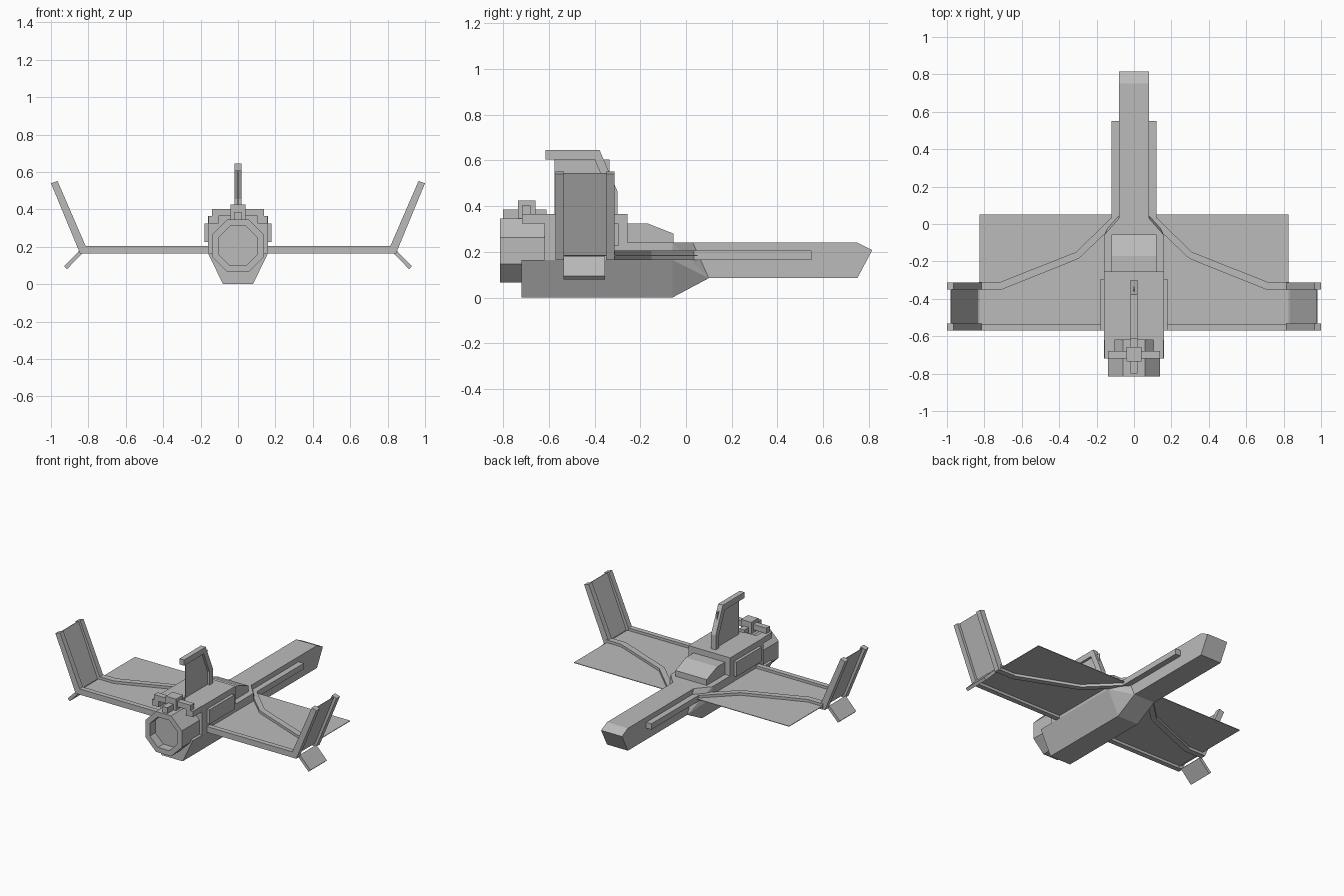
import bpy, bmesh, math
from mathutils import Vector

cube = bpy.data.objects.get("Cube")
if cube:
    bpy.data.objects.remove(cube, do_unlink=True)

grey = bpy.data.materials.new("hull_grey")
grey.use_nodes = True
GREY = (0.5, 0.5, 0.5, 1)
grey.diffuse_color = GREY
grey.node_tree.nodes["Principled BSDF"].inputs["Base Color"].default_value = GREY


def finish(name, bm, mirror=False):
    bmesh.ops.recalc_face_normals(bm, faces=bm.faces[:])
    mesh = bpy.data.meshes.new(name)
    bm.to_mesh(mesh)
    bm.free()
    mesh.materials.append(grey)
    ob = bpy.data.objects.new(name, mesh)
    bpy.context.collection.objects.link(ob)
    if mirror:
        ob.modifiers.new("mirror", "MIRROR").use_mirror_merge = False
    return ob


def loft(name, rings, mirror=False):
    """Skin a list of matching point rings and cap both ends."""
    bm = bmesh.new()
    loops = [[bm.verts.new(p) for p in ring] for ring in rings]
    n = len(loops[0])
    for a, b in zip(loops, loops[1:]):
        for i in range(n):
            j = (i + 1) % n
            bm.faces.new((a[i], a[j], b[j], b[i]))
    bm.faces.new(loops[0])
    bm.faces.new(loops[-1])
    return finish(name, bm, mirror)


def prism(name, axis, pts, lo, hi, mirror=False):
    """Extrude a flat outline along x (y,z points), y (x,z) or z (x,y)."""
    place = {"x": lambda p, d: (d, p[0], p[1]),
             "y": lambda p, d: (p[0], d, p[1]),
             "z": lambda p, d: (p[0], p[1], d)}[axis]
    return loft(name, [[place(p, d) for p in pts] for d in (lo, hi)], mirror)


def box(name, x, y, z, mirror=False):
    rect = [(x[0], y[0]), (x[1], y[0]), (x[1], y[1]), (x[0], y[1])]
    return prism(name, "z", rect, z[0], z[1], mirror)


# Fuselage: keel, deck, raised rear housing
prism("keel", "y", [(-.08, 0), (.08, 0), (.16, .165), (-.16, .165)], -.72, -.06)
box("deck", (-.16, .16), (-.62, -.06), (.165, .24))
box("rear_housing", (-.16, .16), (-.62, -.255), (.24, .365))
box("side_panel", (.16, .18), (-.57, -.295), (.225, .325), True)

# Tapered neck between the fuselage and the nose
bm = bmesh.new()
for s in (-1, 1):
    for p in [(.08, -.06, 0), (.16, -.06, .165), (.16, -.06, .24),
              (.08, .03, .24), (.08, .03, .165), (.08, .1, .085)]:
        bm.verts.new((s * p[0], p[1], p[2]))
bmesh.ops.convex_hull(bm, input=bm.verts[:])
finish("neck", bm)

# Nose and canopy
prism("nose", "x", [(0, .085), (.75, .085), (.815, .208), (.75, .24), (0, .24)], -.08, .08)
prism("canopy", "x", [(-.255, .24), (-.055, .24), (-.055, .28), (-.17, .325), (-.255, .325)],
      -.12, .12)


# Octagonal engine with a recessed nozzle
def octagon(flat, y):
    r = flat / math.cos(math.pi / 8)
    return [(r * math.cos((i + .5) * math.pi / 4), y,
             .205 + r * math.sin((i + .5) * math.pi / 4)) for i in range(8)]


loft("engine", [octagon(.14, -.6), octagon(.14, -.815),
                octagon(.105, -.815), octagon(.105, -.755)])

# Pipework above the engine
box("pipe_hub", (-.04, .04), (-.735, -.658), (.345, .425))
box("pipe_cross", (-.14, .14), (-.718, -.68), (.365, .403))
box("pipe_spine", (-.02, .02), (-.8, -.61), (.345, .385))
box("pipe_end", (.105, .14), (-.718, -.68), (.325, .37), True)
box("pipe_return", (.105, .157), (-.718, -.61), (.325, .365), True)

# Wings: thin sheet, front spar running along the nose, straight rear spar
box("wing_sheet", (.08, .825), (-.57, .05), (.183, .187), True)
prism("wing_front_spar", "z",
      [(.07, .55), (.12, .55), (.12, .035), (.31, -.15), (.715, -.31), (.83, -.31),
       (.83, -.35), (.705, -.35), (.295, -.185), (.07, .03)], .165, .205, True)
box("wing_rear_spar", (.15, .83), (-.57, -.535), (.165, .205), True)

# Winglets: two posts with a thin sheet between them, and a small lower fin
post = [(.815, .205), (.82, .165), (.845, .165), (1.0, .54), (.965, .552)]
for label, y0 in (("rear", -.57), ("front", -.35)):
    prism("winglet_post_" + label, "y", post, y0, y0 + .037, True)
prism("winglet_sheet", "y", [(.831, .185), (.835, .185), (.981, .546), (.977, .546)],
      -.55, -.33, True)
prism("lower_fin", "y", [(.833, .165), (.848, .18), (.93, .095), (.915, .08)],
      -.535, -.355, True)

# Tail fin: thin sheet, bent leading post and top bar
box("tail_sheet", (-.002, .002), (-.575, -.335), (.36, .605))
prism("tail_frame", "x",
      [(-.615, .605), (-.4, .605), (-.337, .455), (-.337, .36), (-.3, .36),
       (-.3, .465), (-.378, .645), (-.615, .645)], -.018, .018)
